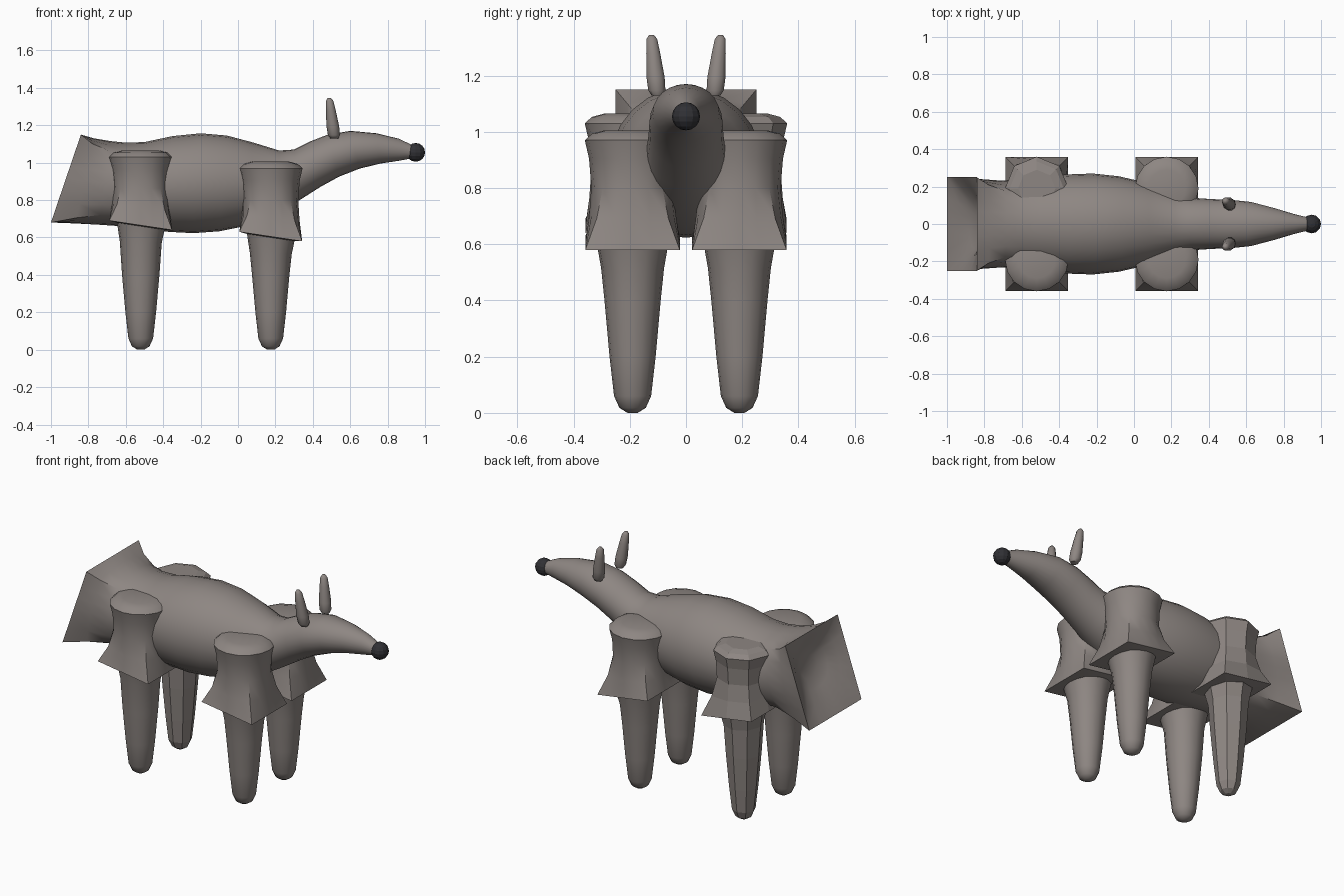
import bpy, bmesh, math
from mathutils import Vector

if "Cube" in bpy.data.objects:
    bpy.data.objects.remove(bpy.data.objects["Cube"])


def material(name, color):
    m = bpy.data.materials.new(name)
    m.diffuse_color = color
    m.use_nodes = True
    m.node_tree.nodes["Principled BSDF"].inputs["Base Color"].default_value = m.diffuse_color
    return m


HIDE = material("hide", (0.27, 0.24, 0.225, 1))
DARK = material("dark", (0.03, 0.03, 0.035, 1))


def unit_ring(n, square):
    """Unit circle blended towards a unit square."""
    pts = []
    for i in range(n):
        a = 2 * math.pi * i / n
        c, s = math.cos(a), math.sin(a)
        k = 1 + square * (1 / max(abs(c), abs(s)) - 1)
        pts.append((c * k, s * k))
    return pts


def loft(name, rings, mat, smooth=True, angle=40):
    bm = bmesh.new()
    vs = [[bm.verts.new(p) for p in r] for r in rings]
    n = len(vs[0])
    for a, b in zip(vs, vs[1:]):
        for i in range(n):
            j = (i + 1) % n
            bm.faces.new((a[i], a[j], b[j], b[i]))
    bm.faces.new(vs[0])
    bm.faces.new(vs[-1])
    bmesh.ops.recalc_face_normals(bm, faces=bm.faces)
    me = bpy.data.meshes.new(name)
    bm.to_mesh(me)
    bm.free()
    me.materials.append(mat)
    ob = bpy.data.objects.new(name, me)
    bpy.context.collection.objects.link(ob)
    if smooth:
        bpy.ops.object.select_all(action='DESELECT')
        ob.select_set(True)
        bpy.context.view_layer.objects.active = ob
        bpy.ops.object.shade_smooth_by_angle(angle=math.radians(angle))
    return ob


# Body, neck and head: x top, z top, x bottom, z bottom, half width, squareness
sections = [
    (-0.80, 0.99, -0.84, 0.86, 0.08, 0.0),    # hollow inside the rear flare
    (-0.81, 1.05, -0.88, 0.81, 0.14, 0.1),
    (-0.83, 1.10, -0.94, 0.75, 0.20, 0.5),
    (-0.84, 1.15, -1.00, 0.68, 0.25, 1.0),    # square rear rim
    (-0.77, 1.13, -0.87, 0.675, 0.24, 0.55),
    (-0.68, 1.115, -0.74, 0.668, 0.232, 0.2),
    (-0.60, 1.107, -0.62, 0.66, 0.238, 0.05),
    (-0.50, 1.11, -0.50, 0.645, 0.25, 0.0),
    (-0.35, 1.142, -0.37, 0.63, 0.265, 0.0),
    (-0.20, 1.157, -0.24, 0.623, 0.27, 0.0),
    (-0.06, 1.145, -0.10, 0.633, 0.255, 0.0),
    (0.08, 1.108, 0.06, 0.665, 0.22, 0.0),
    (0.22, 1.065, 0.22, 0.735, 0.165, 0.0),
    (0.30, 1.07, 0.33, 0.80, 0.14, 0.0),
    (0.39, 1.115, 0.44, 0.87, 0.133, 0.0),
    (0.48, 1.15, 0.54, 0.925, 0.13, 0.0),
    (0.60, 1.17, 0.65, 0.968, 0.118, 0.0),
    (0.74, 1.157, 0.76, 0.995, 0.085, 0.0),
    (0.86, 1.128, 0.86, 1.01, 0.052, 0.0),
    (0.94, 1.09, 0.94, 1.025, 0.033, 0.0),
]
rings = []
for xt, zt, xb, zb, w, sq in sections:
    rings.append([((xt + xb) / 2 + (xt - xb) / 2 * v, u * w,
                   (zt + zb) / 2 + (zt - zb) / 2 * v)
                  for u, v in unit_ring(24, sq)])
loft("body", rings, HIDE)


# Legs: round shoulder, square flared skirt, tapering shin
def leg(name, x, y, top, skirt, n, smooth):
    mid = (top + skirt) / 2
    prof = [  # z, half width, squareness, slope
        (top, 0.10, 0, 0), (top - 0.012, 0.145, 0, 0), (top - 0.035, 0.17, 0, 0),
        (top - 0.10, 0.155, 0, 0), (mid, 0.147, 0.05, -0.03),
        (skirt + 0.10, 0.154, 0.4, -0.09), (skirt, 0.168, 1.0, -0.15),
        (skirt - 0.005, 0.127, 0.1, -0.15), (skirt - 0.09, 0.112, 0, -0.05),
        (0.40, 0.10, 0, 0), (0.20, 0.082, 0, 0), (0.06, 0.066, 0, 0),
        (0.018, 0.047, 0, 0), (0.0, 0.018, 0, 0)]
    rs = [[(x + u * r, y + v * r, z + u * r * t) for u, v in unit_ring(n, sq)]
          for z, r, sq, t in prof]
    loft(name, rs, HIDE, smooth)


for side, y in (("near", -0.19), ("far", 0.19)):
    faceted = side == "far"
    leg("front_leg_" + side, 0.175, y, 1.005, 0.605, 16, True)
    leg("rear_leg_" + side, -0.52, y, 1.065, 0.665,
        8 if faceted else 16, not faceted)

# Ears
for side, s in (("near", -1), ("far", 1)):
    a, b = Vector((0.515, 0.102 * s, 1.13)), Vector((0.488, 0.123 * s, 1.345))
    prof = [(0.0, 0.022), (0.08, 0.032), (0.3, 0.034), (0.7, 0.026),
            (0.93, 0.02), (1.0, 0.009)]
    rs = [[a.lerp(b, t) + Vector((u * r, v * r, 0)) for u, v in unit_ring(10, 0)]
          for t, r in prof]
    loft("ear_" + side, rs, HIDE, True, 60)

# Nose
bpy.ops.mesh.primitive_uv_sphere_add(segments=12, ring_count=8, radius=0.05,
                                     location=(0.95, 0, 1.055))
nose = bpy.context.object
nose.name = "nose"
nose.data.materials.append(DARK)
